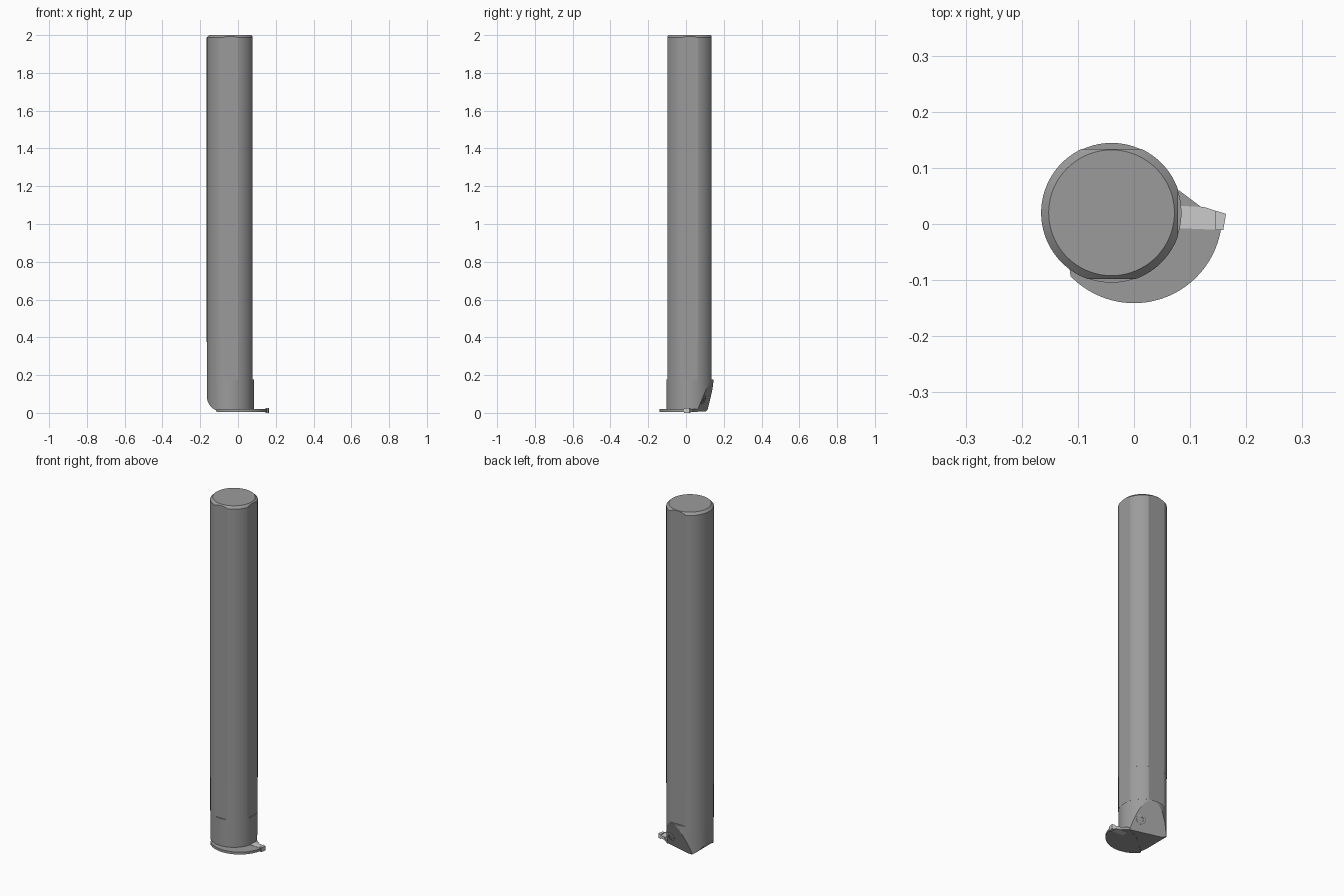
import bpy, bmesh
from math import sin, cos, pi, radians, hypot
from mathutils import Vector, Matrix

if "Cube" in bpy.data.objects:
    bpy.data.objects.remove(bpy.data.objects["Cube"])

CX, CY, R = -0.04, 0.02, 0.1255        # bar axis and radius
FLAT, BACK_FLAT = 0.118, 0.1137        # distances of the flats from the axis
N = 128


def grey(name, v):
    mat = bpy.data.materials.new(name)
    mat.diffuse_color = (v, v, v, 1)
    mat.use_nodes = True
    mat.node_tree.nodes["Principled BSDF"].inputs["Base Color"].default_value = mat.diffuse_color
    return mat


STEEL = grey("dark_steel", 0.33)
CARBIDE = grey("light_carbide", 0.8)


def finish(name, bm, angle=18, mat=STEEL):
    bmesh.ops.recalc_face_normals(bm, faces=bm.faces[:])
    me = bpy.data.meshes.new(name)
    bm.to_mesh(me)
    bm.free()
    me.materials.append(mat)
    ob = bpy.data.objects.new(name, me)
    bpy.context.collection.objects.link(ob)
    bpy.ops.object.select_all(action='DESELECT')
    ob.select_set(True)
    bpy.context.view_layer.objects.active = ob
    bpy.ops.object.shade_smooth_by_angle(angle=radians(angle))
    return ob


def section(r, flats):
    """Round section, optionally with flats on +y, -y and +x."""
    pts = []
    for i in range(N):
        x, y = r * cos(2 * pi * i / N), r * sin(2 * pi * i / N)
        if flats:
            x, y = min(x, FLAT), max(-FLAT, min(BACK_FLAT, y))
        pts.append((x, y))
    return pts


def loft(rings):
    bm = bmesh.new()
    loops = [[bm.verts.new((CX + x, CY + y, z)) for x, y, z in ring] for ring in rings]
    for a, b in zip(loops, loops[1:]):
        for i in range(N):
            j = (i + 1) % N
            bm.faces.new((a[i], a[j], b[j], b[i]))
    bm.faces.new(loops[0])
    bm.faces.new(loops[-1])
    return bm


def level(r, flats, z):
    return [(x, y, z) for x, y in section(r, flats)]


def prism(pts, z0, z1):
    bm = bmesh.new()
    f = bm.faces.new([bm.verts.new((x, y, z0)) for x, y in pts])
    top = bmesh.ops.extrude_face_region(bm, geom=[f])['geom']
    for v in top:
        if isinstance(v, bmesh.types.BMVert):
            v.co.z = z1
    return bm


def slice_off(bm, co, no):
    bmesh.ops.bisect_plane(bm, geom=bm.verts[:] + bm.edges[:] + bm.faces[:], dist=1e-6,
                           plane_co=co, plane_no=no, clear_outer=True)
    edges = [e for e in bm.edges if e.is_boundary]
    if edges:
        bmesh.ops.holes_fill(bm, edges=edges, sides=0)


# shank: flatted bar with a conical chamfer meeting the flats
chamfer = [(x, y, 2 - (hypot(x, y) - 0.112)) for x, y in section(R, True)]
finish("shank", loft([level(R, True, 0.375), chamfer, level(0.112, False, 2.0)]))

# neck: slightly slimmer, same flats
finish("neck", loft([level(0.125, True, 0.178), level(0.125, True, 0.375)]))

# tip: full round, cut by the slanted screw seat and rounded at the lower left
bm = loft([level(0.1245, False, 0.0075), level(0.1245, False, 0.178)])
SEAT = Vector((0.25, 0.96, -0.335))
seat_co = Vector((-0.1, 0.106, 0.01))
seat_n = SEAT.normalized()
slice_off(bm, seat_co, seat_n)
for i in range(1, 11):
    a = pi / 2 * (i - 0.5) / 10
    n = Vector((-cos(a), 0, -sin(a)))
    slice_off(bm, Vector((-0.0845, 0, 0.0875)) + n * 0.08, n)
finish("tip", bm)

# blade: thin curved support under the insert
a0, a1 = radians(-136), radians(-9.5)
pts = [(0.157 * cos(a0 + (a1 - a0) * i / 40), 0.016 + 0.157 * sin(a0 + (a1 - a0) * i / 40))
       for i in range(41)]
pts += [(0.125, 0.028), (0.12, 0.03), (0.08, 0.06), (0.0, 0.02), (-0.115, -0.08)]
finish("blade", prism(pts, 0.006, 0.02))

# insert: slim body on the blade with a thicker cutting tooth at its end
finish("insert_body", prism(
    [(0.07, -0.007), (0.15, -0.0105), (0.15, 0.022), (0.125, 0.0302), (0.07, 0.033)],
    0.005, 0.0215), mat=CARBIDE)
finish("cutting_tooth", prism(
    [(0.145, -0.0105), (0.159, -0.011), (0.164, 0.018), (0.145, 0.0238)],
    0.0, 0.026), mat=CARBIDE)

# clamp screw: low ring-shaped head with a recessed socket on the slanted seat
bm = bmesh.new()
S = 36
prev = None
for r, h in [(0.026, -0.01), (0.026, 0.002), (0.022, 0.004), (0.012, 0.004), (0.012, 0.001)]:
    ring = [bm.verts.new((r * cos(2 * pi * i / S), r * sin(2 * pi * i / S), h)) for i in range(S)]
    if prev:
        for i in range(S):
            j = (i + 1) % S
            bm.faces.new((prev[i], prev[j], ring[j], ring[i]))
    else:
        bm.faces.new(ring)
    prev = ring
bm.faces.new(prev)
sx, sz = 0.03, 0.07
sy = (SEAT.dot(seat_co) - SEAT.x * sx - SEAT.z * sz) / SEAT.y
place = Matrix.Translation((sx, sy, sz)) @ seat_n.to_track_quat('Z', 'Y').to_matrix().to_4x4()
bmesh.ops.transform(bm, matrix=place, verts=bm.verts[:])
finish("clamp_screw", bm, 25)
